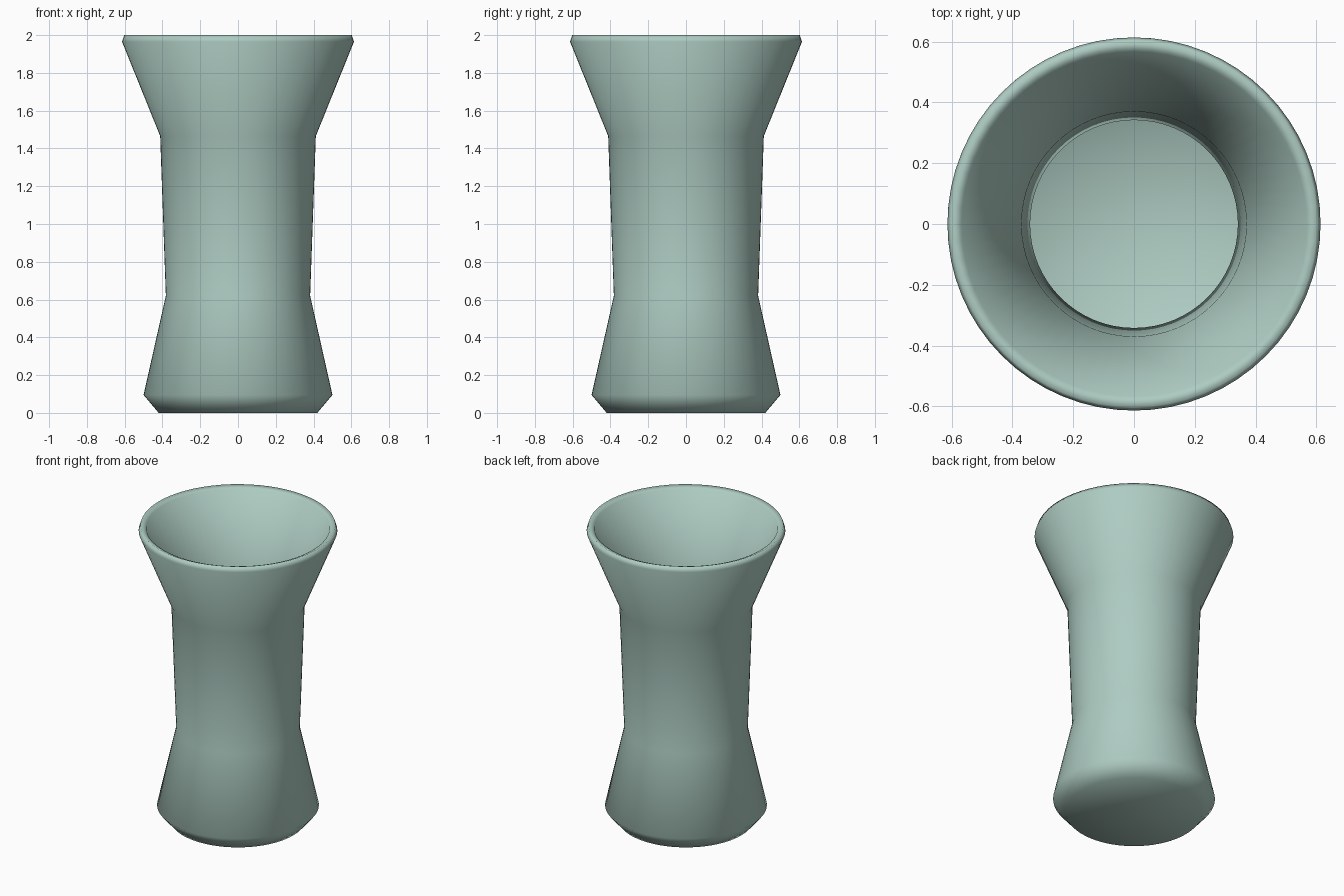
import bpy, bmesh, math

cube = bpy.data.objects.get("Cube")
if cube:
    bpy.data.objects.remove(cube, do_unlink=True)

SIDES = 64

# Glaze colour
glaze = bpy.data.materials.new("pale_sage_glaze")
colour = (0.42, 0.60, 0.54, 1)
glaze.diffuse_color = colour
glaze.use_nodes = True
glaze.node_tree.nodes["Principled BSDF"].inputs["Base Color"].default_value = colour


def lathe(name, profile, material):
    """Spin a (radius, height) profile around z into a smooth closed body."""
    bm = bmesh.new()
    verts = [bm.verts.new((r, 0, z)) for r, z in profile]
    edges = [bm.edges.new(pair) for pair in zip(verts, verts[1:])]
    bmesh.ops.spin(bm, geom=verts + edges, cent=(0, 0, 0), axis=(0, 0, 1),
                   angle=math.tau, steps=SIDES, use_merge=True)
    bmesh.ops.remove_doubles(bm, verts=bm.verts[:], dist=0.0001)
    bmesh.ops.recalc_face_normals(bm, faces=bm.faces[:])
    for face in bm.faces:
        face.smooth = True
    mesh = bpy.data.meshes.new(name)
    bm.to_mesh(mesh)
    bm.free()
    mesh.materials.append(material)
    obj = bpy.data.objects.new(name, mesh)
    bpy.context.collection.objects.link(obj)
    return obj


# Outside from the foot up to the lip, then inside down to the floor
outside = [(0, 0), (0.42, 0), (0.5, 0.095), (0.382, 0.62),
           (0.412, 1.465), (0.614, 1.965), (0.602, 2.0)]
inside = [(0.567, 1.985), (0.37, 1.475), (0.342, 0.62),
          (0.455, 0.105), (0.40, 0.04), (0, 0.04)]
lathe("vase", outside + inside, glaze)
